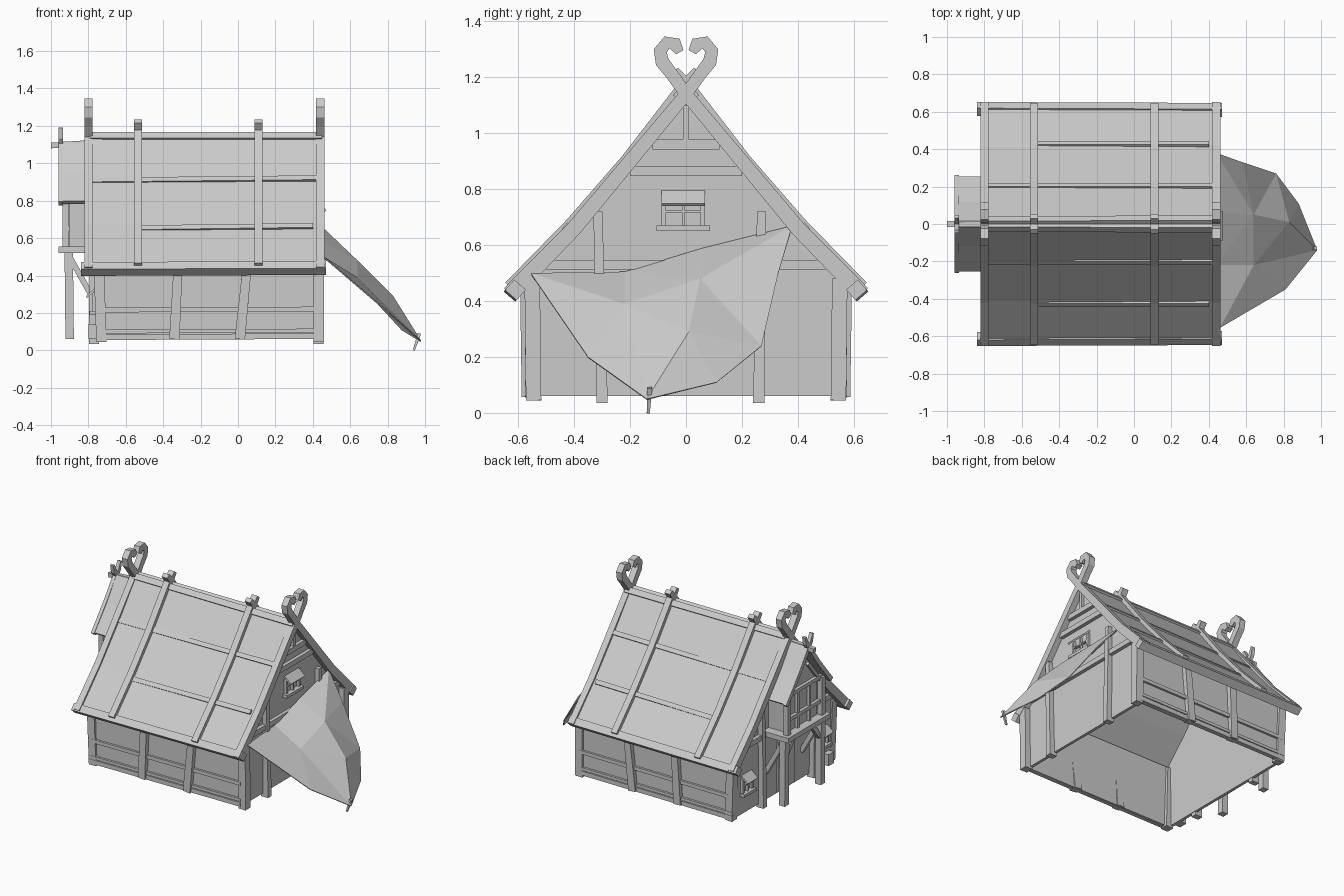
import bpy, bmesh, math
from mathutils import Vector

cube = bpy.data.objects.get("Cube")
if cube:
    bpy.data.objects.remove(cube, do_unlink=True)

grey = bpy.data.materials.new("plain light grey")
grey.use_nodes = True
COLOUR = (0.6, 0.6, 0.6, 1)
grey.diffuse_color = COLOUR
grey.node_tree.nodes["Principled BSDF"].inputs["Base Color"].default_value = COLOUR


def make(name, verts, faces):
    bm = bmesh.new()
    vs = [bm.verts.new(v) for v in verts]
    for f in faces:
        bm.faces.new([vs[i] for i in f])
    bmesh.ops.recalc_face_normals(bm, faces=bm.faces)
    mesh = bpy.data.meshes.new(name)
    bm.to_mesh(mesh)
    bm.free()
    mesh.materials.append(grey)
    obj = bpy.data.objects.new(name, mesh)
    bpy.context.collection.objects.link(obj)
    return obj


def loft(name, rings):
    n = len(rings[0])
    verts = [v for r in rings for v in r]
    faces = [(i * n + j, i * n + (j + 1) % n, (i + 1) * n + (j + 1) % n, (i + 1) * n + j)
             for i in range(len(rings) - 1) for j in range(n)]
    faces += [tuple(range(n)), tuple(range(len(verts) - n, len(verts)))]
    return make(name, verts, faces)


def prism(name, outline, x0, x1):
    """Extrude a y-z outline along x."""
    return loft(name, [[(x, y, z) for y, z in outline] for x in (x0, x1)])


def box(name, x0, x1, y0, y1, z0, z1):
    return prism(name, [(y0, z0), (y1, z0), (y1, z1), (y0, z1)], x0, x1)


def beam(name, a, b, w, h, taper=1.0, up=(0, 0, 1)):
    """Square timber between two points, w across and h along the up side."""
    a, b = Vector(a), Vector(b)
    d = (b - a).normalized()
    up = Vector(up) if abs(d.dot(Vector(up))) < 0.9 else Vector((0, 1, 0))
    side = d.cross(up).normalized()
    top = side.cross(d)
    return loft(name, [[p + side * (w / 2 * k * i) + top * (h / 2 * k * j)
                        for i, j in ((-1, -1), (1, -1), (1, 1), (-1, 1))]
                       for p, k in ((a, 1), (b, taper))])


def ribbon(name, path, widths, x0, x1):
    """Sweep a plank of changing width along a y-z path."""
    pts = [Vector(p) for p in path]
    rings = []
    for i, (p, w) in enumerate(zip(pts, widths)):
        d = (pts[min(i + 1, len(pts) - 1)] - pts[max(i - 1, 0)]).normalized()
        n = Vector((-d.y, d.x)) * w / 2
        lo, hi = p - n, p + n
        rings.append([(x0, *lo), (x1, *lo), (x1, *hi), (x0, *hi)])
    return loft(name, rings)


def window(name, x, out, y, z, w, h):
    """Framed window with cross bars and a propped shutter."""
    x0, x1 = sorted((x, x + out * 0.018))
    for s in (-1, 1):
        box(name + "_jamb", x0, x1, y + s * w / 2 - 0.008, y + s * w / 2 + 0.008, z - h / 2, z + h / 2)
    box(name + "_mullion", x0, x1, y - 0.005, y + 0.005, z - h / 2, z + h / 2)
    box(name + "_bar", x0, x1, y - w / 2, y + w / 2, z - 0.004, z + 0.004)
    s0, s1 = sorted((x, x + out * 0.035))
    box(name + "_sill", s0, s1, y - w * 0.68, y + w * 0.68, z - h / 2 - 0.02, z - h / 2)
    beam(name + "_shutter", (x, y, z + h / 2 + 0.02), (x + out * 0.05, y, z + h / 2 - 0.025),
         w * 1.12, 0.012)


# Walls, open underneath
WEST, EAST = -0.76, 0.42
gable = [(-0.55, 0.06), (0.55, 0.06), (0.55, 0.49), (0, 1.12), (-0.55, 0.49)]
prism("east_gable_wall", gable, EAST - 0.02, EAST)
prism("west_gable_wall", gable, WEST, WEST + 0.02)
for s in (-1, 1):
    box("side_wall", WEST, EAST, s * 0.55 - 0.01, s * 0.55 + 0.01, 0.06, 0.49)
    # Side wall timbers
    for z, h in ((0.07, 0.03), (0.1, 0.02), (0.215, 0.025)):
        beam("side_rail", (WEST, s * 0.56, z), (EAST, s * 0.56, z + 0.006), 0.03, h)
    for x, lean in ((-0.33, 0.01), (0.03, 0.02)):
        beam("side_post", (x - lean, s * 0.56, 0.06), (x + lean, s * 0.57, 0.46), 0.055, 0.055, 0.85)
    for x, lean in ((WEST + 0.03, -0.015), (EAST + 0.012, 0)):
        beam("corner_post", (x, s * 0.545, 0.045), (x + lean, s * 0.55, 0.48), 0.055, 0.055)

# Roof slabs and their timbers
slope = [(0, 1.15), (0.2, 0.895), (0.4, 0.665), (0.62, 0.44)]
for s in (-1, 1):
    side = [(s * y, z) for y, z in slope]
    ribbon("roof_slope", side, [0.025] * 4, -0.79, 0.45)
    raised = [(-s * 0.04, 1.225)] + [(s * (y + 0.012), z + 0.012) for y, z in slope]
    for x in (-0.535, 0.11):
        ribbon("rafter", raised, [0.03, 0.045, 0.04, 0.04, 0.04], x - 0.022, x + 0.022)
    for y, z, x0, x1 in ((0.2, 0.91, -0.78, 0.42), (0.425, 0.655, -0.53, 0.4)):
        beam("purlin", (x0, s * y, z - 0.006), (x1, s * y, z + 0.006), 0.03, 0.025, up=(0, s * 0.75, 0.65))
    beam("eave_beam", (-0.84, s * 0.615, 0.435), (0.47, s * 0.61, 0.44), 0.05, 0.055, up=(0, s * 0.75, 0.65))
    beam("ridge_strip", (-0.79, s * 0.015, 1.14), (0.45, s * 0.02, 1.14), 0.04, 0.035, up=(0, s * 0.75, 0.65))
    # Crossed barge boards ending in curls
    curl = [(0.63, 0.425), (0.4, 0.66), (0.2, 0.9), (0, 1.14), (-0.05, 1.21), (-0.085, 1.255),
            (-0.092, 1.295), (-0.068, 1.325), (-0.038, 1.318), (-0.022, 1.29)]
    width = [0.06, 0.055, 0.05, 0.045, 0.045, 0.05, 0.048, 0.046, 0.05, 0.03]
    for x in (-0.8, 0.44):
        ribbon("barge_board", [(s * y, z) for y, z in curl], width, x - 0.022, x + 0.022)

# Gable timbers
for x, out in ((EAST, 1), (WEST, -1)):
    xf = x + out * 0.01
    for z, half in ((0.53, 0.5), (0.865, 0.2), (0.96, 0.12)):
        beam("gable_tie", (xf, -half, z), (xf, half, z), 0.03, 0.035)
    for y, lean in ((-0.3, -0.015), (0.26, 0.01)):
        beam("gable_post", (xf, y, 0.035), (xf, y + lean, 0.72), 0.055, 0.04, 0.8)
    beam("gable_king_post", (xf, 0, 0.96), (xf, 0, 1.1), 0.02, 0.02)
window("east_window", EAST, 1, -0.01, 0.72, 0.14, 0.1)
for y in (-0.42, 0.42):
    window("west_window", WEST, -1, y, 0.26, 0.1, 0.1)

# Door under the balcony
box("door", WEST - 0.012, WEST, -0.1, 0.08, 0.07, 0.42)
box("door_handle", WEST - 0.03, WEST - 0.01, 0.045, 0.06, 0.22, 0.25)
box("doorstep", WEST - 0.04, WEST, -0.5, -0.44, 0.06, 0.14)

# Upper bay on stilts
prism("bay_walls", [(-0.17, 0.55), (0.17, 0.55), (0.17, 0.84), (0, 1.06), (-0.17, 0.84)], -0.9, WEST)
box("bay_platform", -0.96, WEST, -0.235, 0.235, 0.52, 0.555)
for s in (-1, 1):
    ribbon("bay_roof", [(0, 1.11), (s * 0.11, 0.95), (s * 0.245, 0.79)], [0.025] * 3, -0.95, WEST)
    ribbon("bay_barge_board", [(-s * 0.04, 1.19), (-s * 0.025, 1.14), (s * 0.11, 0.955), (s * 0.25, 0.785)],
           [0.015, 0.03, 0.03, 0.03], -0.96, -0.935)
    beam("bay_post", (-0.92, s * 0.19, 0.54), (-0.92, s * 0.19, 0.82), 0.035, 0.035)
    beam("bay_inner_post", (-0.91, s * 0.065, 0.55), (-0.91, s * 0.065, 0.83), 0.02, 0.02)
    beam("bay_brace", (-0.91, s * 0.18, 0.8), (-0.91, s * 0.05, 0.96), 0.02, 0.02)
    beam("stilt", (-0.9, s * 0.2, 0.06), (-0.905, s * 0.2, 0.53), 0.045, 0.045)
    beam("stilt_brace", (WEST, s * 0.2, 0.25), (-0.9, s * 0.2, 0.5), 0.03, 0.03)
    beam("stilt_front_brace", (-0.9, s * 0.2, 0.38), (-0.9, s * 0.09, 0.52), 0.03, 0.03)
for z in (0.65, 0.82):
    beam("bay_rail", (-0.91, -0.2, z), (-0.91, 0.2, z), 0.025, 0.025)
beam("bay_ridge", (-1.0, 0, 1.095), (-0.78, 0, 1.11), 0.03, 0.03)

# Cloth awning: rim points then three inner points
rim = [(0.44, 0.38, 0.67), (0.58, 0.33, 0.5), (0.76, 0.27, 0.24), (0.88, 0.11, 0.11), (0.98, -0.14, 0.05),
       (0.81, -0.35, 0.2), (0.46, -0.555, 0.5), (0.44, -0.22, 0.505), (0.44, 0.06, 0.59)]
inner = [(0.64, 0.05, 0.48), (0.64, -0.22, 0.39), (0.83, 0.01, 0.29)]
tris = [(8, 0, 9), (0, 1, 9), (1, 2, 9), (2, 11, 9), (2, 3, 11), (3, 4, 11), (4, 10, 11), (4, 5, 10),
        (5, 6, 10), (6, 7, 10), (7, 9, 10), (7, 8, 9), (9, 11, 10)]
awning = make("awning_cloth", rim + inner, tris)
cloth = awning.modifiers.new("cloth", "SOLIDIFY")
cloth.thickness = 0.006
beam("awning_peg", (0.97, -0.13, 0.09), (0.94, -0.135, 0.0), 0.018, 0.018, 0.6)
